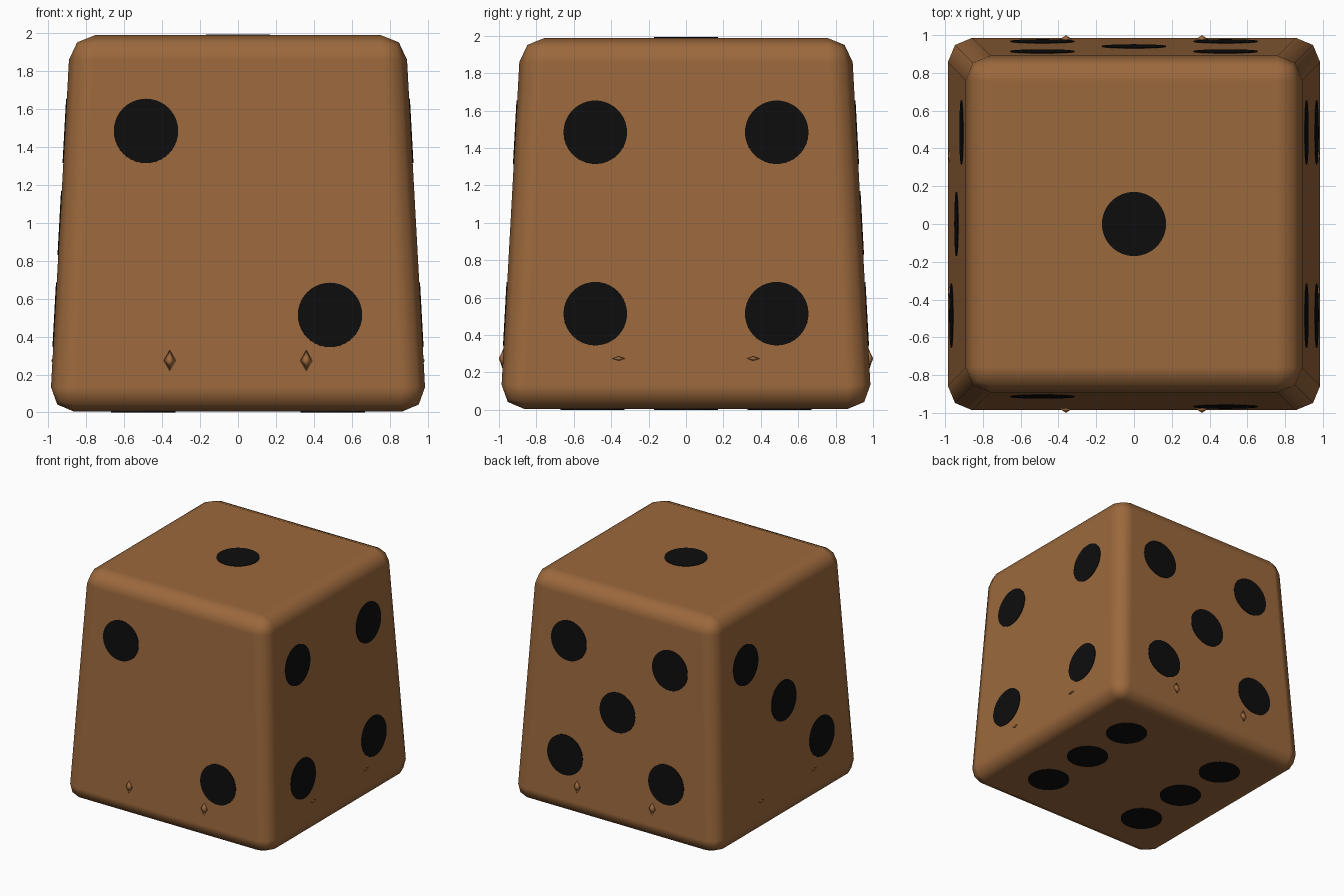
import bpy, bmesh, math
from mathutils import Matrix

if "Cube" in bpy.data.objects:
    bpy.data.objects.remove(bpy.data.objects["Cube"])

HEIGHT, BASE, TOP = 1.985, 0.993, 0.884      # half-widths at base and top
SLOPE = (BASE - TOP) / HEIGHT


def material(name, rgb):
    m = bpy.data.materials.new(name)
    m.diffuse_color = (*rgb, 1)
    m.use_nodes = True
    m.node_tree.nodes["Principled BSDF"].inputs["Base Color"].default_value = m.diffuse_color
    return m


brown = material("brown wood", (0.33, 0.14, 0.046))
black = material("pip black", (0.004, 0.004, 0.004))


def add_object(name, bm, mat):
    mesh = bpy.data.meshes.new(name)
    bm.to_mesh(mesh)
    bm.free()
    mesh.materials.append(mat)
    ob = bpy.data.objects.new(name, mesh)
    bpy.context.collection.objects.link(ob)
    return ob


def side_frame(k, u, z):
    """Frame lying on side k (front, right, back, left), local z outward."""
    return (Matrix.Rotation(k * math.pi / 2, 4, 'Z')
            @ Matrix.Translation((u, -(BASE - SLOPE * z), z))
            @ Matrix.Rotation(math.pi / 2 - math.atan(SLOPE), 4, 'X'))


# tapered body with rounded edges
bm = bmesh.new()
bmesh.ops.create_cube(bm, size=2)
for v in bm.verts:
    half = TOP if v.co.z > 0 else BASE
    v.co = (v.co.x * half, v.co.y * half, HEIGHT if v.co.z > 0 else 0)
for f in bm.faces:
    f.smooth = True
body = add_object("body", bm, brown)
bevel = body.modifiers.new("rounded edges", 'BEVEL')
bevel.width = 0.13
bevel.segments = 2
bevel.limit_method = 'NONE'
bevel.harden_normals = True

# painted pips as thin round plates
LO, MID, HI, S = 0.51, 0.995, 1.48, 0.485
side_pips = [
    [(-S, HI), (S, LO)],
    [(-S, HI), (S, HI), (-S, LO), (S, LO)],
    [(-S, HI), (S, HI), (0, MID), (-S, LO), (S, LO)],
    [(-S, HI), (0, MID), (S, LO)],
]
frames = [side_frame(k, u, z) for k, pips in enumerate(side_pips) for u, z in pips]
frames.append(Matrix.Translation((0, 0, HEIGHT)))
frames += [Matrix.Translation((x, y, 0)) for x in (-0.5, 0.5) for y in (-0.5, 0, 0.5)]
bm = bmesh.new()
for frame in frames:
    bmesh.ops.create_cone(bm, cap_ends=True, segments=40, radius1=0.17,
                          radius2=0.17, depth=0.008, matrix=frame)
add_object("pips", bm, black)

# small pointed nubs near the base: taller on front/back, flat on the sides
bm = bmesh.new()
for k in range(4):
    w, h, d = (0.032, 0.055, 0.022) if k % 2 == 0 else (0.035, 0.012, 0.006)
    for u in (-0.36, 0.36):
        m = (side_frame(k, u, 0.27) @ Matrix.Diagonal((w, h, d, 1))
             @ Matrix.Translation((0, 0, 0.5)))
        bmesh.ops.create_cone(bm, cap_ends=True, segments=4, radius1=1,
                              radius2=0, depth=1, matrix=m)
bmesh.ops.remove_doubles(bm, verts=bm.verts, dist=0.0001)
for f in bm.faces:
    f.smooth = True
add_object("nubs", bm, brown)

for ob in bpy.context.collection.objects:
    ob.location.z += 0.004                   # bottom plates rest on the ground
